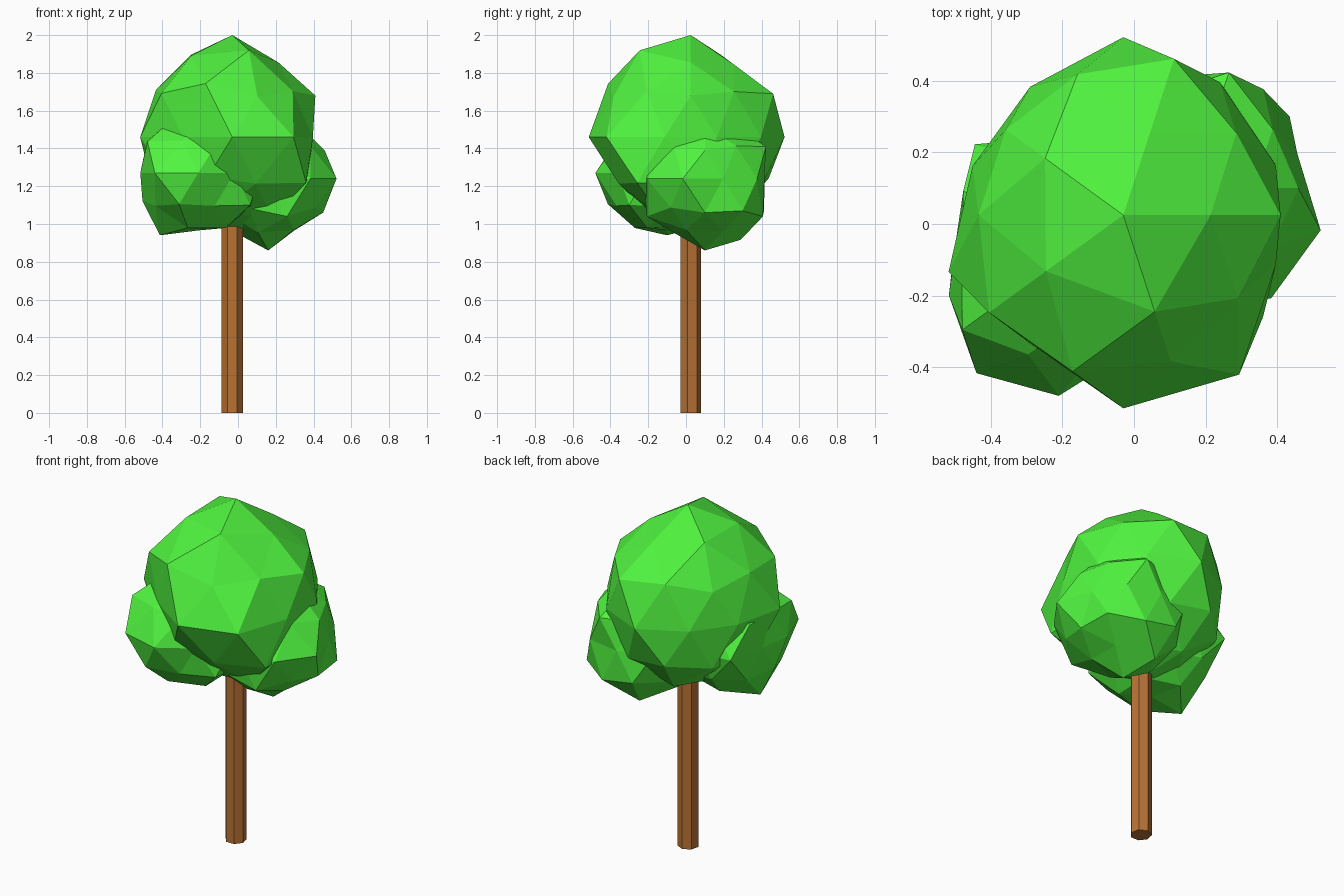
import bpy
from math import radians, cos, sin
from mathutils import Vector

if "Cube" in bpy.data.objects:
    bpy.data.objects.remove(bpy.data.objects["Cube"])


def material(name, rgb):
    m = bpy.data.materials.new(name)
    m.diffuse_color = (*rgb, 1)
    m.use_nodes = True
    m.node_tree.nodes["Principled BSDF"].inputs["Base Color"].default_value = m.diffuse_color
    return m


leaf = material("leaf_green", (0.08, 0.9, 0.05))
bark = material("bark_brown", (0.48, 0.17, 0.035))

# Latitude of each ring of icosphere vertices
MID, EDGE, RING = 58.3, 31.7, 26.6


def direction(azimuth, elevation):
    a, e = radians(azimuth), radians(elevation)
    return Vector((cos(a) * cos(e), sin(a) * cos(e), sin(e)))


def foliage(name, centre, radius, rings, default=0.9):
    """Icosphere whose vertices are pushed in or out; rings = elevation: (first azimuth, step, factors)."""
    bpy.ops.mesh.primitive_ico_sphere_add(subdivisions=2, radius=radius, location=centre)
    ob = bpy.context.object
    ob.name = name
    verts = ob.data.vertices
    base = [v.co.normalized() for v in verts]
    factor = [default] * len(verts)
    for elevation, (start, step, values) in rings.items():
        for i, f in enumerate(values):
            d = direction(start + i * step, elevation)
            factor[max(range(len(base)), key=lambda k: base[k].dot(d))] = f
    for v, b, f in zip(verts, base, factor):
        v.co = b * radius * f
    ob.data.materials.append(leaf)


# Large crown
foliage("main_crown", (-0.03, 0.025, 1.46), 0.54, {
    90: (0, 72, [1]),
    MID: (0, 72, [0.86, 0.84, 0.95, 0.94, 1]),
    EDGE: (36, 72, [0.85, 0.9, 0.88, 1, 0.86]),
    RING: (0, 72, [0.91, 0.95, 0.84, 0.96, 0.89]),
    0: (18, 36, [0.83, 0.85, 0.92, 0.82, 0.82, 0.95, 0.82, 1, 1.02, 0.83]),
    -RING: (36, 72, [0.9, 0.9, 0.9, 0.86, 1]),
    -MID: (36, 72, [0.88, 0.9, 0.88, 0.86, 0.93]),
    -90: (0, 72, [0.92]),
}, 0.87)

# Front left cluster
foliage("left_cluster", (-0.21, -0.10, 1.27), 0.38, {
    EDGE: (36, 72, [0.9, 0.9, 0.84, 0.86, 0.85]),
    RING: (0, 72, [0.9, 0.9, 0.97, 0.98, 0.86]),
    0: (18, 36, [0.9, 0.9, 0.9, 1.05, 0.78, 0.85, 1.03, 1, 0.85, 0.9]),
    -RING: (36, 72, [0.92, 0.92, 0.87, 0.97, 1]),
    -MID: (36, 72, [0.86, 0.88, 1.02, 0.9, 0.9]),
    -90: (0, 72, [0.8]),
}, 0.87)

# Right cluster
foliage("right_cluster", (0.16, 0.10, 1.24), 0.38, {
    EDGE: (36, 72, [0.87, 0.85, 0.88, 0.88, 0.86]),
    RING: (0, 72, [0.88, 1, 0.9, 0.9, 0.86]),
    0: (18, 36, [0.82, 0.9, 0.83, 0.9, 0.9, 0.9, 0.9, 0.86, 1, 1]),
    -EDGE: (0, 72, [0.9, 1, 0.88, 0.88, 1]),
    -RING: (36, 72, [1, 0.97, 0.9, 0.93, 0.9]),
    -MID: (36, 72, [0.85, 1, 0.88, 0.88, 0.84]),
    -90: (0, 72, [1]),
}, 0.86)

# Seven-sided trunk, running up into the crown (one corner towards the back)
bpy.ops.mesh.primitive_cylinder_add(vertices=7, radius=0.058, depth=1.2,
                                    location=(-0.03, 0.022, 0.6))
trunk = bpy.context.object
trunk.name = "trunk"
trunk.data.materials.append(bark)
